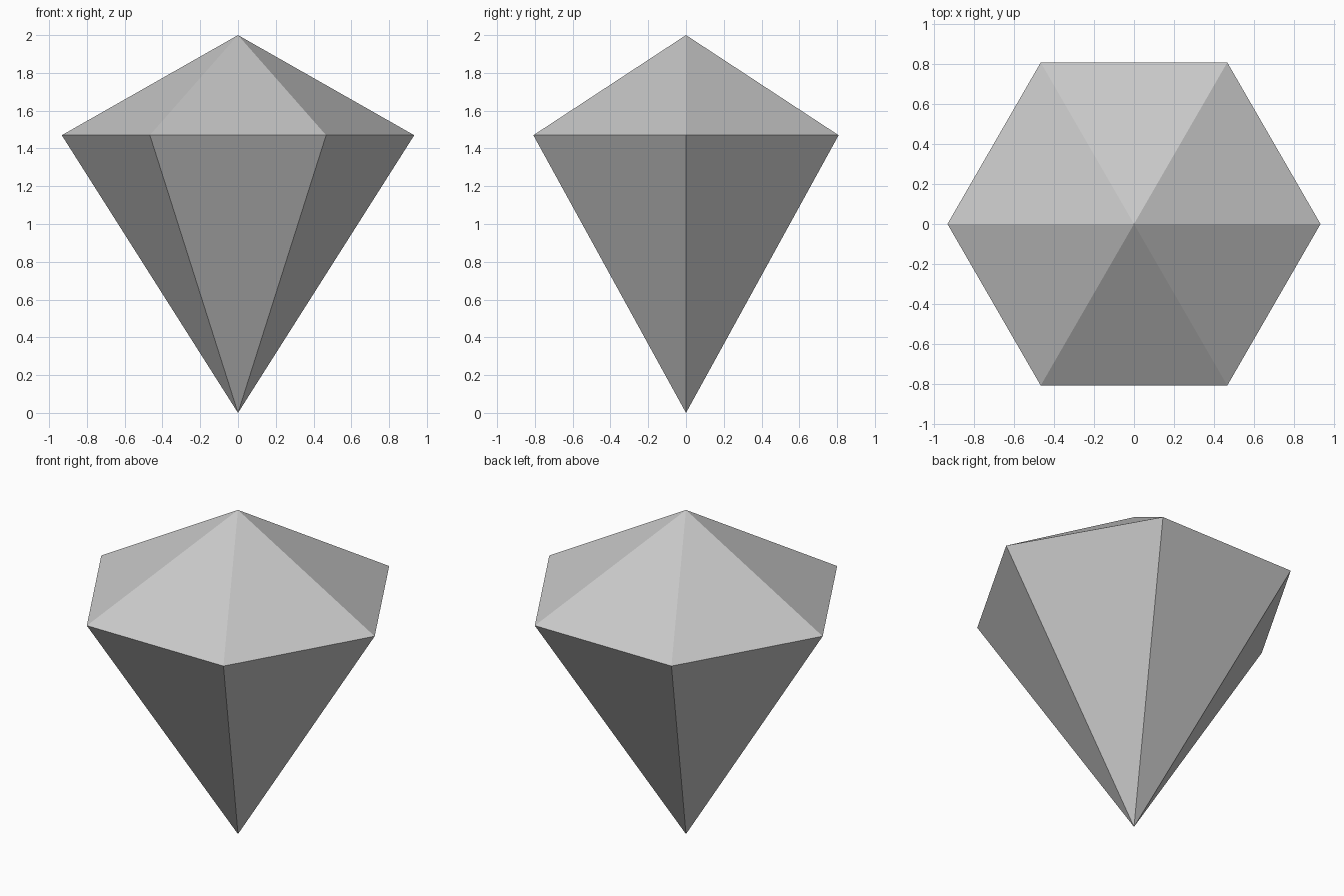
import bpy

# Remove the default cube
default = bpy.data.objects.get("Cube")
if default:
    bpy.data.objects.remove(default, do_unlink=True)

SIDES = 6
RADIUS = 0.933
GIRDLE = 1.47
HEIGHT = 2.0

# Flat grey stone
grey = bpy.data.materials.new("light grey")
grey.use_nodes = True
colour = (0.58, 0.58, 0.58, 1)
grey.diffuse_color = colour
bsdf = grey.node_tree.nodes["Principled BSDF"]
bsdf.inputs["Base Color"].default_value = colour


def pyramid(name, base_z, tip_z):
    """Open six-sided pyramid, corners on the x axis, pointing up or down."""
    down = tip_z < base_z
    bpy.ops.mesh.primitive_cone_add(
        vertices=SIDES,
        radius1=0 if down else RADIUS,
        radius2=RADIUS if down else 0,
        depth=abs(tip_z - base_z),
        end_fill_type='NOTHING',
        location=(0, 0, (base_z + tip_z) / 2),
        rotation=(0, 0, 3.14159265 / 2))
    obj = bpy.context.object
    obj.name = name
    bpy.ops.object.transform_apply(location=True, rotation=True, scale=True)
    obj.data.materials.append(grey)
    bpy.ops.object.shade_flat()
    return obj


# Shallow crown above the girdle, long point below it
crown = pyramid("gem_crown", GIRDLE, HEIGHT)
point = pyramid("gem_point", GIRDLE, 0)

# Join both halves into one closed gem
crown.select_set(True)
point.select_set(True)
bpy.context.view_layer.objects.active = crown
bpy.ops.object.join()
crown.name = "gem"
bpy.ops.object.mode_set(mode='EDIT')
bpy.ops.mesh.select_all(action='SELECT')
bpy.ops.mesh.remove_doubles(threshold=0.001)
bpy.ops.mesh.normals_make_consistent(inside=False)
bpy.ops.object.mode_set(mode='OBJECT')
